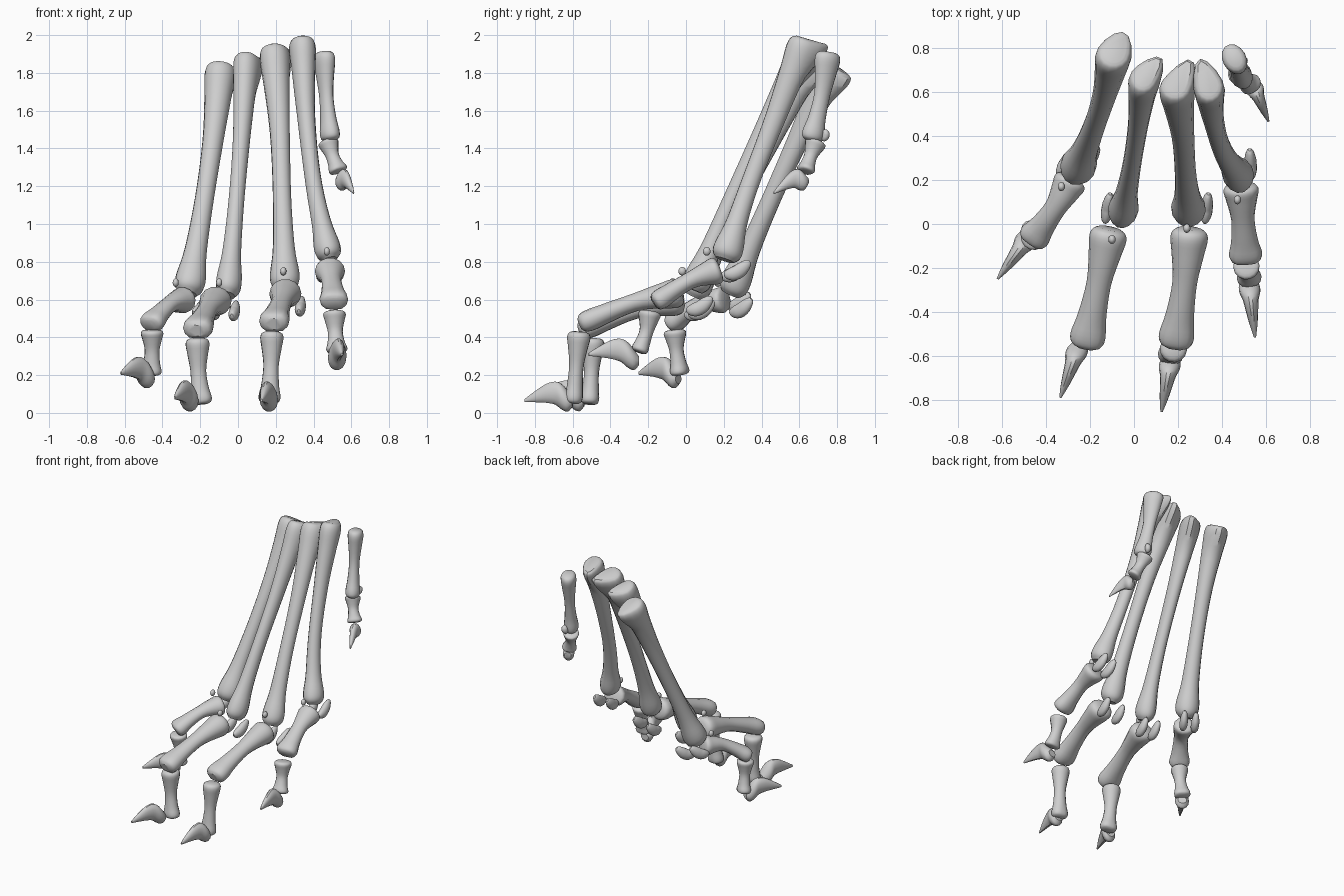
import bpy
import bmesh
import math
from mathutils import Vector

cube = bpy.data.objects.get("Cube")
if cube:
    bpy.data.objects.remove(cube, do_unlink=True)

# One pale bone-grey material
bone_grey = bpy.data.materials.new("bone_grey")
bone_grey.use_nodes = True
colour = (0.62, 0.62, 0.62, 1)
bone_grey.diffuse_color = colour
bone_grey.node_tree.nodes["Principled BSDF"].inputs["Base Color"].default_value = colour

SIDES = 14

# Profiles: position along the bone, width factor, depth factor
LONG = [(0, .6, .6), (.012, .88, .88), (.05, 1, 1), (.15, .88, .86), (.35, .68, .68),
        (.6, .62, .6), (.82, .74, .68), (.93, 1, .92), (.975, .92, .9), (1, .55, .6)]
SHORT = [(0, .6, .6), (.03, .9, .9), (.1, 1, 1), (.25, .86, .84), (.5, .66, .62),
         (.75, .76, .68), (.9, .94, .84), (.97, .85, .78), (1, .5, .5)]
PEBBLE = [(0, .25, .25), (.08, .6, .6), (.3, .95, .95), (.5, 1, 1),
          (.7, .95, .95), (.92, .6, .6), (1, .25, .25)]
# Claw: position, underside, top, half width
CLAW = [(0, -.035, .015, .03), (.1, -.062, .05, .046), (.22, -.052, .085, .048),
        (.36, -.025, .1, .036), (.55, -.014, .088, .028), (.78, -.01, .05, .018),
        (1, -.008, .008, .005)]


def spline(points, t):
    """Smooth curve through the points, for t from 0 to 1."""
    pts = [Vector(p) for p in points]
    last = len(pts) - 1
    pos = min(max(t, 0), 1) * last
    i = min(int(pos), last - 1)
    f = pos - i
    b, c = pts[i], pts[i + 1]
    a = pts[i - 1] if i > 0 else b * 2 - c
    d = pts[i + 2] if i + 2 <= last else c * 2 - b
    return b + ((c - a) + ((a * 2 - b * 5 + c * 4 - d) + (b * 3 - a - c * 3 + d) * f) * f) * f / 2


def finish(name, bm):
    bmesh.ops.recalc_face_normals(bm, faces=bm.faces)
    mesh = bpy.data.meshes.new(name)
    bm.to_mesh(mesh)
    bm.free()
    mesh.materials.append(bone_grey)
    obj = bpy.data.objects.new(name, mesh)
    bpy.context.collection.objects.link(obj)
    bpy.ops.object.select_all(action='DESELECT')
    obj.select_set(True)
    bpy.context.view_layer.objects.active = obj
    bpy.ops.object.shade_smooth_by_angle(angle=math.radians(35))


def loft(name, rings):
    """Skin a run of rings: centre, side vector, depth vector, groove and spur."""
    bm = bmesh.new()
    loops = []
    for centre, side, deep, groove, spur in rings:
        loop = []
        for k in range(SIDES):
            a = math.tau * k / SIDES
            dent = 1 - groove * abs(math.sin(a)) ** 6
            out = side.normalized() * math.cos(a) + deep.normalized() * math.sin(a)
            push = spur * max(0, out.dot(spur.normalized())) ** 2
            loop.append(bm.verts.new(centre + side * math.cos(a)
                                     + deep * math.sin(a) * dent + push))
        loops.append(loop)
    for low, high in zip(loops, loops[1:]):
        for k in range(SIDES):
            n = (k + 1) % SIDES
            bm.faces.new((low[k], low[n], high[n], high[k]))
    bm.faces.new(loops[0])
    bm.faces.new(loops[-1])
    finish(name, bm)


def bone(name, path, width, depth, side, profile, groove=0, steps=26, spur=(0, 0, 0)):
    """Bone swept along a path, with half sizes at its widest end."""
    rings = []
    for i in range(steps + 1):
        u, w, d = spline(profile, i / steps)
        u = min(max(u, 0), 1)
        along = (spline(path, min(u + .02, 1)) - spline(path, max(u - .02, 0))).normalized()
        across = (side - along * side.dot(along)).normalized()
        rings.append((spline(path, u), across * width * w,
                      along.cross(across) * depth * d,
                      groove * max(0, (u - .75) / .25),
                      Vector(spur) * max(0, 1 - u / .16)))
    loft(name, rings)


def claw(name, base, tip, side, scale):
    base, tip = Vector(base), Vector(tip)
    rings = []
    for i in range(19):
        u, low, top, w = spline(CLAW, i / 18)
        mid = base.lerp(tip, u) + Vector((0, 0, (low + top) / 2 * scale))
        deep = Vector((0, 0, (top - low) / 2 * scale))
        rings.append((mid, side * w * scale, deep, 0, Vector()))
    loft(name, rings)


def sesamoid(name, centre, heading, side):
    """Small crescent bone behind a knuckle."""
    c, up = Vector(centre), Vector((0, 0, 1))
    path = [c + heading * .068 - up * .03, c - up * .016, c - heading * .068 + up * .042]
    bone(name, path, .028, .038, side, PEBBLE, steps=12)


def nodule(name, centre):
    bm = bmesh.new()
    bmesh.ops.create_icosphere(bm, subdivisions=2, radius=.021)
    for v in bm.verts:
        v.co = Vector((v.co.x * .8, v.co.y, v.co.z * 1.1)) + Vector(centre)
    finish(name, bm)


def digit(name, heading, metacarpal, upper, lower, claw_ends, seeds, knuckle, head, spur, sizes):
    """A full toe: long bone, two phalanges, claw and the small knuckle bones."""
    h = Vector((*heading, 0)).normalized()
    side = Vector((-h.y, h.x, 0))
    bone(name + "_metacarpal", metacarpal, *head, side, LONG, -.06, 36, spur)
    bone(name + "_upper_phalanx", upper, sizes[0], sizes[0] * .92, side, SHORT, .22)
    bone(name + "_lower_phalanx", lower, sizes[1], sizes[1], side, SHORT, .2)
    claw(name + "_claw", *claw_ends, side, 1)
    for label, c in zip(("outer", "inner"), seeds):
        sesamoid(name + "_" + label + "_sesamoid", c, h, side)
    nodule(name + "_knuckle_nodule", knuckle)


# Right outer toe
digit("right_outer", (-.17, -.27),
      [(-.09, .78, 1.84), (-.13, .6, 1.46), (-.19, .42, 1.06), (-.265, .235, .63)],
      [(-.28, .21, .6), (-.36, .07, .575), (-.47, -.08, .465)],
      [(-.455, -.06, .44), (-.455, -.05, .33), (-.46, -.03, .2)],
      [(-.465, -.04, .19), (-.62, -.25, .21)],
      [(-.31, .28, .59), (-.2, .29, .56)], (-.33, .17, .69),
      (.081, .085), (.02, .04, -.03), (.075, .06))

# Right middle toe
digit("right_middle", (-.09, -.5),
      [(.045, .67, 1.89), (.02, .46, 1.47), (-.015, .24, 1.05), (-.055, .035, .62)],
      [(-.11, -.02, .6), (-.16, -.27, .545), (-.22, -.56, .435)],
      [(-.215, -.495, .395), (-.21, -.5, .22), (-.195, -.51, .045)],
      [(-.245, -.54, .068), (-.335, -.79, .08)],
      [(-.12, .07, .55), (-.02, .06, .545)], (-.1, -.07, .69),
      (.068, .082), (.045, .05, -.01), (.085, .064))

# Left middle toe
digit("left_middle", (-.06, -.5),
      [(.188, .63, 1.935), (.22, .42, 1.51), (.235, .22, 1.08), (.25, .04, .65)],
      [(.255, -.02, .64), (.23, -.27, .585), (.185, -.56, .47)],
      [(.18, -.565, .43), (.175, -.58, .25), (.165, -.595, .05)],
      [(.17, -.6, .068), (.125, -.855, .065)],
      [(.33, .07, .57), (.21, .08, .55)], (.24, -.02, .75),
      (.078, .078), (.045, .085, 0), (.085, .062))

# Left outer toe
digit("left_outer", (.03, -.5),
      [(.34, .63, 1.98), (.36, .48, 1.58), (.405, .33, 1.19), (.487, .205, .81)],
      [(.485, .18, .76), (.495, .02, .7), (.51, -.17, .58)],
      [(.51, -.19, .54), (.515, -.21, .43), (.525, -.25, .32)],
      [(.52, -.25, .285), (.55, -.515, .31)],
      [(.53, .27, .76), (.44, .25, .75)], (.47, .11, .855),
      (.07, .082), (-.025, .07, -.01), (.08, .06))

# Dewclaw
toe = Vector((.07, -.13, 0)).normalized()
toe_side = Vector((-toe.y, toe.x, 0))
bone("dewclaw_metacarpal", [(.455, .755, 1.91), (.467, .72, 1.68), (.49, .665, 1.44)],
     .054, .072, toe_side, SHORT, -.05)
bone("dewclaw_phalanx", [(.475, .69, 1.44), (.5, .66, 1.36), (.535, .63, 1.275)],
     .054, .058, toe_side, SHORT, .2)
claw("dewclaw_claw", (.54, .64, 1.235), (.612, .465, 1.165), toe_side, .8)
bone("dewclaw_sesamoid", [(.49, .725, 1.44), (.495, .74, 1.47), (.5, .735, 1.5)],
     .022, .02, toe_side, PEBBLE, steps=12)
